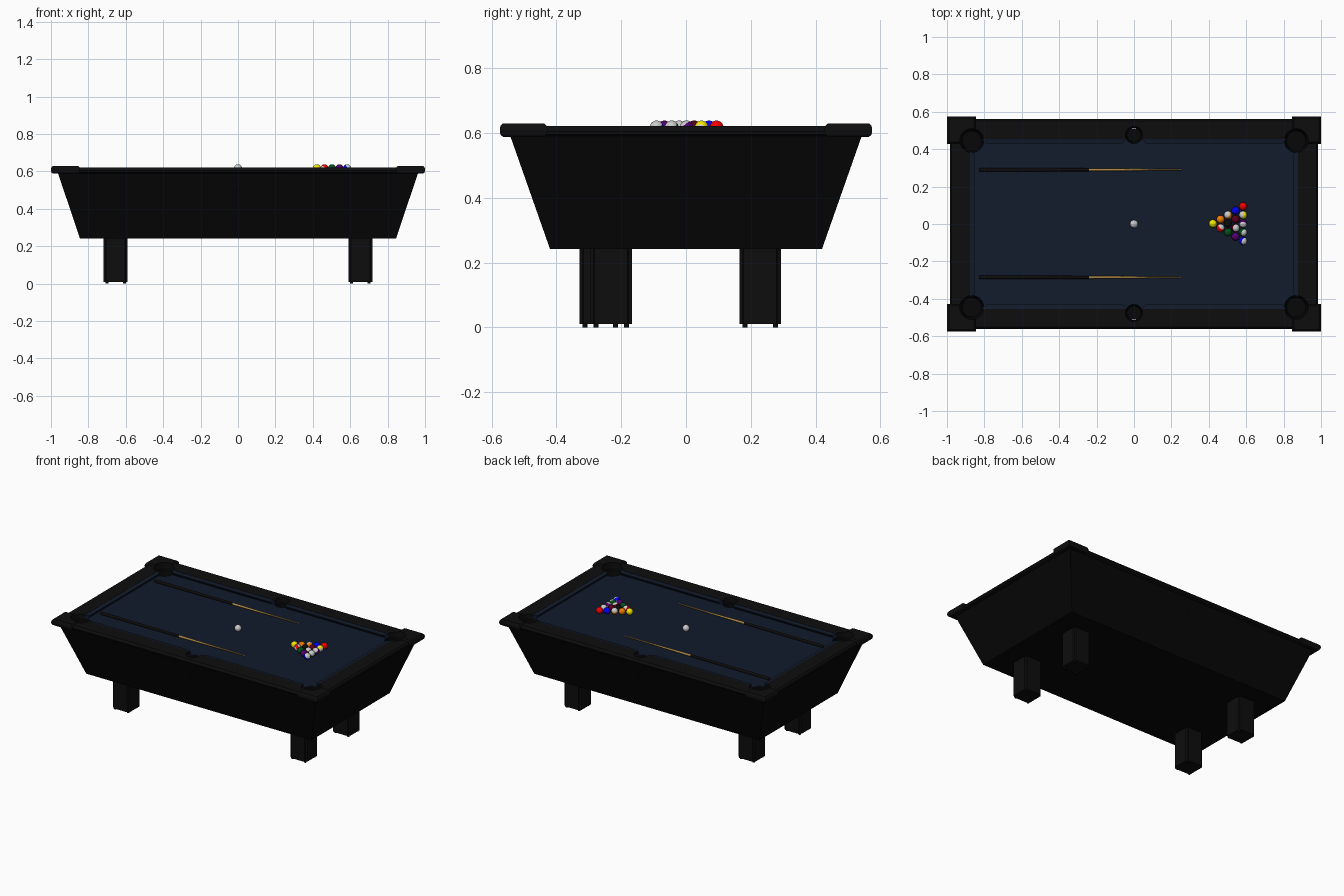
import bpy, bmesh, math, random
from mathutils import Matrix, Vector

if "Cube" in bpy.data.objects:
    bpy.data.objects.remove(bpy.data.objects["Cube"])

random.seed(3)


def mat(name, r, g, b):
    m = bpy.data.materials.new(name)
    m.diffuse_color = (r, g, b, 1)
    m.use_nodes = True
    m.node_tree.nodes["Principled BSDF"].inputs["Base Color"].default_value = m.diffuse_color
    return m


CABINET = mat("black_wood", 0.002, 0.002, 0.002)
RAIL = mat("dark_rail", 0.004, 0.004, 0.004)
FELT = mat("navy_felt", 0.006, 0.011, 0.025)
WOOD = mat("maple", 0.42, 0.25, 0.06)
WHITE = mat("white", 0.75, 0.75, 0.75)
COLORS = {k: mat(k, *c) for k, c in {
    "yellow": (0.9, 0.8, 0.0), "orange": (0.9, 0.2, 0.0), "red": (0.9, 0.0, 0.0),
    "blue": (0.0, 0.0, 0.9), "green": (0.0, 0.08, 0.01), "maroon": (0.1, 0.0, 0.01),
    "purple": (0.08, 0.0, 0.15), "black": (0.003, 0.003, 0.003)}.items()}


def finish(name, bm, *mats, smooth=False):
    bmesh.ops.recalc_face_normals(bm, faces=bm.faces)
    me = bpy.data.meshes.new(name)
    bm.to_mesh(me)
    bm.free()
    ob = bpy.data.objects.new(name, me)
    bpy.context.collection.objects.link(ob)
    for m in mats:
        me.materials.append(m)
    if smooth:
        bpy.context.view_layer.objects.active = ob
        ob.select_set(True)
        bpy.ops.object.shade_smooth_by_angle(angle=math.radians(35))
        ob.select_set(False)
    return ob


def loft(bm, rings, ring_closed=False):
    """Skin a list of equal-length point rings; cap the ends unless closed."""
    vs = [[bm.verts.new(p) for p in ring] for ring in rings]
    n = len(vs[0])
    pairs = list(zip(vs, vs[1:])) + ([(vs[-1], vs[0])] if ring_closed else [])
    for a, b in pairs:
        for i in range(n):
            j = (i + 1) % n
            bm.faces.new((a[i], a[j], b[j], b[i]))
    if not ring_closed:
        bm.faces.new(vs[0])
        bm.faces.new(vs[-1])


def rect(hx, hy, z, cx=0, cy=0):
    return [(cx + sx * hx, cy + sy * hy, z) for sx, sy in ((-1, -1), (1, -1), (1, 1), (-1, 1))]


def circle(x, y, z, r, n):
    return [(x + r * math.cos(2 * math.pi * i / n), y + r * math.sin(2 * math.pi * i / n), z)
            for i in range(n)]


# pocket cutter, shared by every part around the pockets
bm = bmesh.new()
for sx in (-1, 0, 1):
    for sy in (-1, 1):
        x, y, r = (sx * 0.867, sy * 0.446, 0.064) if sx else (0, sy * 0.476, 0.046)
        loft(bm, [circle(x, y, 0.5, r * 0.8, 24), circle(x, y, 0.57, r, 24), circle(x, y, 0.7, r, 24)])
cutter = finish("pocket_cutter", bm)
cutter.hide_render = True
cutter.display_type = 'WIRE'


def cut(ob):
    mod = ob.modifiers.new("pockets", 'BOOLEAN')
    mod.object = cutter
    mod.operation = 'DIFFERENCE'
    mod.solver = 'EXACT'


# tapered cabinet
bm = bmesh.new()
loft(bm, [rect(0.845, 0.42, 0.242), rect(0.963, 0.543, 0.592)])
cut(finish("cabinet", bm, CABINET))

# playing bed
bm = bmesh.new()
loft(bm, [rect(0.89, 0.468, 0.585), rect(0.89, 0.468, 0.596)])
cut(finish("bed", bm, FELT))

# rail frame with rounded outer edge
bm = bmesh.new()
prof = [(-0.108, 0.59), (-0.012, 0.59), (-0.003, 0.596), (0, 0.606), (-0.003, 0.615),
        (-0.01, 0.621), (-0.108, 0.621)]
loft(bm, [rect(0.985 + d, 0.562 + d, z) for d, z in prof], True)
cut(finish("rail_frame", bm, RAIL, smooth=True))

# corner caps
bm = bmesh.new()
for sx in (-1, 1):
    for sy in (-1, 1):
        loft(bm, [rect(0.0775 - d, 0.0735 - d, z, sx * 0.9225, sy * 0.5015) for d, z in
                  ((0.01, 0.588), (0.003, 0.594), (0, 0.604), (0, 0.614), (0.003, 0.623), (0.01, 0.63))])
cut(finish("corner_caps", bm, RAIL, smooth=True))


# cushions with angled jaws
def cushion(bm, a, b, back, nose, along_x):
    s = 1 if nose > back else -1
    sec = [(back, 0.594, 0), (back, 0.62, 0), (nose, 0.616, 0.022),
           (nose, 0.61, 0.022), (nose - s * 0.012, 0.594, 0.012)]
    rings = []
    for end, sign in ((a, 1), (b, -1)):
        rings.append([(end + sign * t, w, z) if along_x else (w, end + sign * t, z) for w, z, t in sec])
    loft(bm, rings)


bm = bmesh.new()
for s in (-1, 1):
    cushion(bm, -0.815, -0.04, s * 0.456, s * 0.43, True)
    cushion(bm, 0.04, 0.815, s * 0.456, s * 0.43, True)
    cushion(bm, -0.395, 0.395, s * 0.878, s * 0.852, False)
finish("cushions", bm, FELT)

# legs with notched corners and small feet
H, N = 0.064, 0.013
for name, cx, cy in (("front_left_leg", -0.654, -0.265), ("front_right_leg", 0.654, -0.231),
                     ("back_left_leg", -0.654, 0.229), ("back_right_leg", 0.654, 0.229)):
    bm = bmesh.new()
    k = H - N
    quarter = [(H, -k), (H, k), (k + 0.003, k + 0.003)]
    pts = []
    for q in range(4):
        rot = Matrix.Rotation(q * math.pi / 2, 2)
        pts += [rot @ Vector(p) for p in quarter]
    loft(bm, [[(cx + p.x, cy + p.y, z) for p in pts] for z in (0.01, 0.25)])
    for sx in (-1, 1):
        for sy in (-1, 1):
            loft(bm, [circle(cx + sx * 0.047, cy + sy * 0.047, z, 0.008, 12) for z in (0, 0.012)])
    finish(name, bm, RAIL)


# balls; striped ones get white poles
R, Z = 0.0215, 0.617


def ball(name, x, y, m, stripe=False):
    bm = bmesh.new()
    bmesh.ops.create_uvsphere(bm, u_segments=20, v_segments=14, radius=R)
    for f in bm.faces:
        f.material_index = int(stripe and abs(f.calc_center_median().z) > R * 0.5)
    turn = Matrix.Rotation(random.uniform(-0.9, 0.9), 4, 'X') @ Matrix.Rotation(random.uniform(-0.9, 0.9), 4, 'Y')
    bmesh.ops.transform(bm, matrix=Matrix.Translation((x, y, Z)) @ turn, verts=bm.verts)
    finish(name, bm, m, WHITE, smooth=True)


ball("cue_ball", 0, 0, WHITE)
rack = [["yellow"], ["orange", "red*"], ["orange*", "black", "green"],
        ["blue", "maroon", "maroon*", "purple"], ["red", "yellow*", "purple*", "green*", "blue*"]]
for row, names in enumerate(rack):
    for i, c in enumerate(names):
        ball(f"ball_{row}_{i}", 0.422 + row * 0.0403, (row / 2 - i) * 0.0462 + 0.002,
             COLORS[c.strip("*")], c.endswith("*"))


# cues: dark butt and tapering maple shaft
def cue_part(name, y, stations, m):
    bm = bmesh.new()
    loft(bm, [[(x, py, pz) for py, pz, _ in circle(y, 0.606, 0, r, 14)] for x, r in stations])
    finish(name, bm, m, smooth=True)


for label, y in (("front", -0.285), ("back", 0.29)):
    cue_part(label + "_cue_butt", y, [(-0.83, 0.007), (-0.825, 0.01), (-0.24, 0.008)], RAIL)
    cue_part(label + "_cue_shaft", y, [(-0.24, 0.008), (0.245, 0.0035)], WOOD)
    cue_part(label + "_cue_tip", y, [(0.245, 0.0035), (0.253, 0.0035), (0.255, 0.002)], WHITE)
